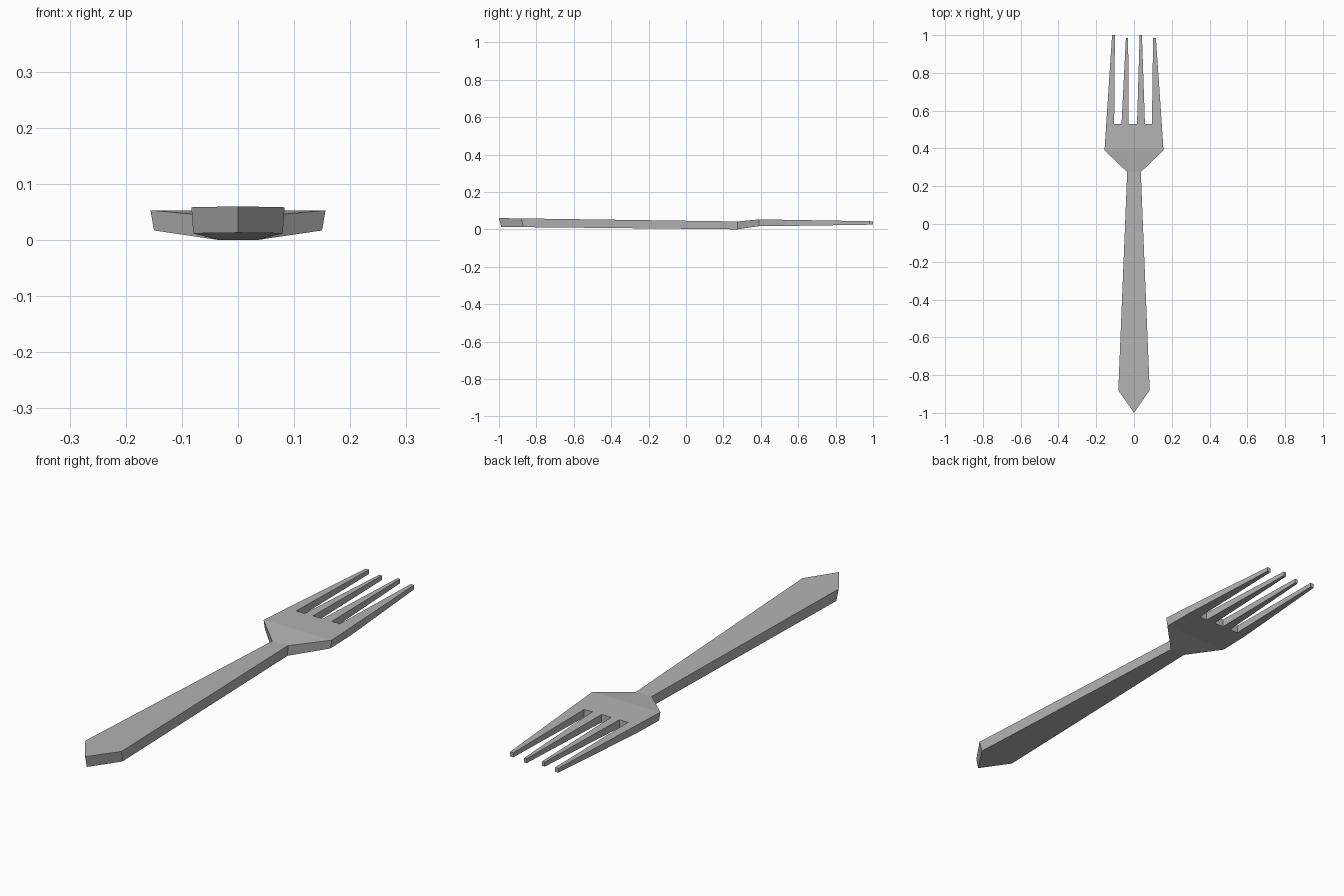
import bpy
import bmesh

cube = bpy.data.objects.get("Cube")
if cube:
    bpy.data.objects.remove(cube, do_unlink=True)

# Single brushed grey metal
metal = bpy.data.materials.new("grey_metal")
metal.use_nodes = True
grey = (0.45, 0.45, 0.45, 1)
metal.diffuse_color = grey
metal.node_tree.nodes["Principled BSDF"].inputs["Base Color"].default_value = grey

# Key stations along the length: y, underside z, upper z
STATIONS = [(-1, .013, .06), (.275, 0, .042), (.39, .017, .053),
            (.53, .018, .051), (1, .025, .043)]
ROOT = .53


def height(y, side):
    """Height of the underside (1) or upper side (2) at y."""
    for a, b in zip(STATIONS, STATIONS[1:]):
        if y <= b[0]:
            t = (y - a[0]) / (b[0] - a[0])
            return a[side] + t * (b[side] - a[side])
    return STATIONS[-1][side]


# Tines: root left, root right, tip left, tip right, tip y
TINES = [(-.147, -.105, -.116, -.101, 1), (-.066, -.028, -.043, -.031, .985),
         (.016, .058, .03, .042, 1), (.095, .147, .101, .116, .985)]

bm = bmesh.new()
points = {}


def vert(x, y):
    if (x, y) not in points:
        points[x, y] = bm.verts.new((x, y, height(y, 2)))
    return points[x, y]


def panel(*outline):
    bm.faces.new([vert(x, y) for x, y in outline])


# Tapered handle with pointed end
neck = [(.036, .275), (-.036, .275)]
panel((0, -1), (.083, -.88), *neck, (-.083, -.88))

# Flared shoulder and palm
panel(neck[1], neck[0], (.156, .39), (-.156, .39))
roots = [(x, ROOT) for tine in TINES for x in tine[:2]]
panel((-.156, .39), (.156, .39), *reversed(roots))

# Four tapering tines
for left, right, tip_left, tip_right, tip in TINES:
    panel((left, ROOT), (right, ROOT), (tip_right, tip), (tip_left, tip))

# Underside, slightly narrower than the upper side on handle and palm
result = bmesh.ops.extrude_face_region(bm, geom=bm.faces[:], use_keep_orig=True)
for v in result["geom"]:
    if isinstance(v, bmesh.types.BMVert):
        v.co.z = height(v.co.y, 1)
        if v.co.y < ROOT - .01:
            v.co.x *= .96
        if v.co.y < -.8:
            v.co.y *= .988
bmesh.ops.recalc_face_normals(bm, faces=bm.faces[:])

mesh = bpy.data.meshes.new("fork")
bm.to_mesh(mesh)
bm.free()
mesh.materials.append(metal)
fork = bpy.data.objects.new("fork", mesh)
bpy.context.collection.objects.link(fork)
